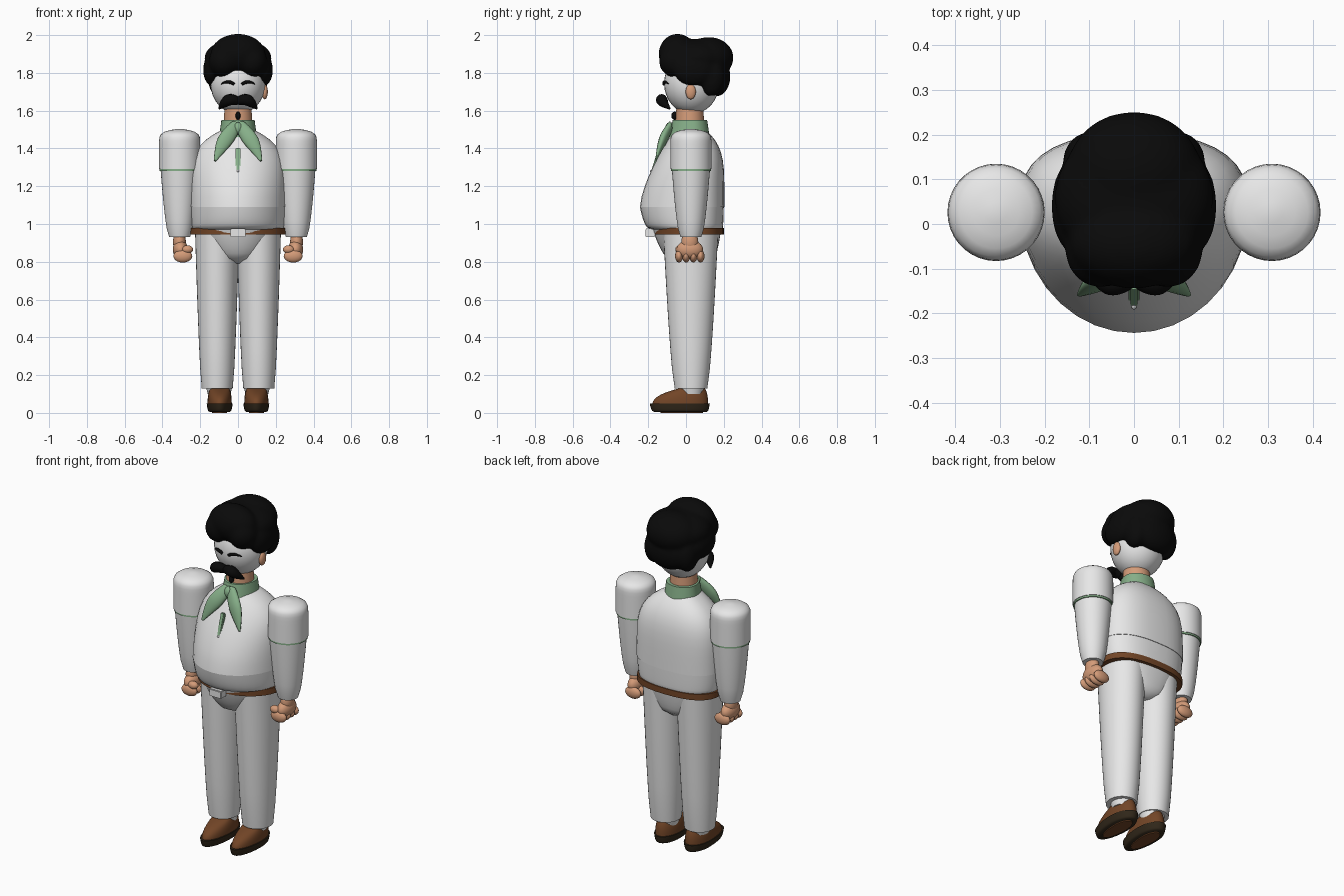
import bpy, bmesh, math
from mathutils import Matrix, Vector

if "Cube" in bpy.data.objects:
    bpy.data.objects.remove(bpy.data.objects["Cube"])


def material(name, red, green_part, blue):
    mat = bpy.data.materials.new(name)
    mat.use_nodes = True
    mat.diffuse_color = (red, green_part, blue, 1)
    mat.node_tree.nodes["Principled BSDF"].inputs["Base Color"].default_value = mat.diffuse_color
    return mat


white = material("white", .8, .8, .8)
skin = material("skin", .66, .33, .19)
green = material("green", .24, .43, .25)
brown = material("brown", .17, .06, .02)
dark_brown = material("dark brown", .03, .02, .01)
black = material("black", .003, .003, .003)


def finish(ob, mat):
    ob.data.materials.clear()
    ob.data.materials.append(mat)
    bpy.ops.object.select_all(action='DESELECT')
    ob.select_set(True)
    bpy.context.view_layer.objects.active = ob
    bpy.ops.object.shade_smooth_by_angle(angle=math.radians(50))
    return ob


def from_bmesh(name, bm, mat):
    bmesh.ops.recalc_face_normals(bm, faces=bm.faces)
    mesh = bpy.data.meshes.new(name)
    bm.to_mesh(mesh)
    bm.free()
    ob = bpy.data.objects.new(name, mesh)
    bpy.context.collection.objects.link(ob)
    return finish(ob, mat)


def all_round(radius):
    return (radius, radius, radius)


def shell(name, mat, centre, low, high, bottom, top, powers=(1, 1, 1), square=2, sides=36, steps=12):
    """Upright body whose (half width, front reach, back reach) eases from bottom to top by powers."""
    bm = bmesh.new()
    rows = []
    for step in range(steps + 1):
        t = math.sin(math.pi / 2 * step / steps)
        wide, front, back = (b + (e - b) * t ** p for b, e, p in zip(bottom, top, powers))
        row = []
        for side in range(sides):
            angle = 2 * math.pi * side / sides
            c, s = math.cos(angle), math.sin(angle)
            bulge = 2 / square if s > 0 else 1
            x = math.copysign(abs(c) ** bulge, c) * wide
            y = s ** bulge * back if s > 0 else s * front
            row.append(bm.verts.new((centre[0] + x, centre[1] + y, low + (high - low) * t)))
        rows.append(row)
    for lower, upper in zip(rows, rows[1:]):
        for i in range(sides):
            j = (i + 1) % sides
            bm.faces.new((lower[i], lower[j], upper[j], upper[i]))
    bm.faces.new(rows[0])
    bm.faces.new(rows[-1])
    return from_bmesh(name, bm, mat)


def blobs(name, mat, *parts, segments=32):
    """One mesh made of (centre, radii) ellipsoids."""
    bm = bmesh.new()
    for centre, radii in parts:
        place = Matrix.Translation(Vector(centre)) @ Matrix.Diagonal((*radii, 1))
        bmesh.ops.create_uvsphere(bm, u_segments=segments, v_segments=segments // 2, radius=1, matrix=place)
    return from_bmesh(name, bm, mat)


def tapered_tube(name, mat, thickness, points, flat=1):
    """Sweep that swells after its start and thins to a tip, flattened along y."""
    curve = bpy.data.curves.new(name, 'CURVE')
    curve.dimensions = '3D'
    curve.bevel_depth = thickness
    curve.use_fill_caps = True
    spline = curve.splines.new('NURBS')
    spline.points.add(len(points) - 1)
    for i, (x, y, z) in enumerate(points):
        t = i / (len(points) - 1)
        spline.points[i].co = (x, y / flat, z, 1)
        spline.points[i].radius = math.sin(.7 + 2.3 * t)
    spline.order_u = 3
    spline.use_endpoint_u = True
    ob = bpy.data.objects.new(name, curve)
    ob.scale.y = flat
    bpy.context.collection.objects.link(ob)
    bpy.ops.object.select_all(action='DESELECT')
    ob.select_set(True)
    bpy.context.view_layer.objects.active = ob
    bpy.ops.object.convert(target='MESH')
    return finish(bpy.context.object, mat)


def box(name, mat, centre, size, tilt=0):
    bm = bmesh.new()
    place = Matrix.Translation(Vector(centre)) @ Matrix.Rotation(tilt, 4, 'X') @ Matrix.Diagonal((*size, 1))
    bmesh.ops.create_cube(bm, size=1, matrix=place)
    bmesh.ops.bevel(bm, geom=bm.edges[:], offset=.004, segments=2, affect='EDGES')
    return from_bmesh(name, bm, mat)


# Shirt, belly overhang, trouser seat, belt and buckle
middle = (0, .04)
shell("shirt", white, middle, 1.09, 1.5, (.257, .284, .163), (.08, .1, .06), powers=(5, 1.5, 5), square=2.5)
shell("belly", white, middle, .965, 1.09, (.23, .2, .15), (.255, .284, .16), powers=(.3, .3, .3), square=2.5)
shell("trouser_seat", white, middle, .79, 1, (.03, .07, .08), (.24, .225, .15), powers=(.4, .4, .4), square=2.4)
shell("belt", brown, middle, .945, .98, (.255, .208, .16), (.255, .208, .16), square=2.5)
box("buckle", white, (0, -.19, .953), (.08, .05, .044))

# Neck, head, ear and goatee
shell("neck", skin, (0, .02), 1.48, 1.63, all_round(.08), all_round(.07))
blobs("head", white, ((0, .03, 1.745), (.146, .146, .163)))
blobs("ear", skin, ((.142, .025, 1.7), (.016, .027, .04)))
blobs("goatee", black, ((0, -.06, 1.573), (.013, .018, .022)))

# Hair: lumps blended together, with a raised front roll
locks = [((0, .06, 1.88), (.178, .165, .1)), ((0, -.045, 1.9), (.145, .1, .107)),
         ((0, .12, 1.88), (.15, .132, .11)), ((0, .16, 1.78), (.135, .075, .105))]
for s in (1, -1):
    locks += [((s * .135, .04, 1.815), (.05, .105, .085)), ((s * .105, .135, 1.775), (.055, .07, .1)),
              ((s * .075, -.055, 1.86), (.08, .088, .085))]
hair = blobs("hair", black, *locks)
blend = hair.modifiers.new("blend", 'REMESH')
blend.mode = 'VOXEL'
blend.voxel_size = .011
blend.use_smooth_shade = True
soften = hair.modifiers.new("soften", 'SMOOTH')
soften.iterations = 8

# Scarf collar, knot and hanging strip
shell("scarf_collar", green, middle, 1.46, 1.55, (.1, .13, .085), (.088, .11, .072))
blobs("scarf_knot", green, ((0, -.085, 1.505), (.028, .026, .034)))
box("scarf_strip", green, (0, -.16, 1.325), (.024, .02, .16), tilt=-.3)
blobs("strip_button", white, ((0, -.18, 1.28), (.007, .012, .007)), segments=12)

for s, side in ((1, "left_"), (-1, "right_")):
    # Brow, moustache half and scarf tail
    tapered_tube(side + "brow", black, .012, [(s * .02, -.116, 1.74), (s * .055, -.122, 1.764), (s * .09, -.09, 1.74)])
    tapered_tube(side + "moustache", black, .033,
                 [(0, -.115, 1.65), (s * .04, -.135, 1.665), (s * .075, -.12, 1.64), (s * .1, -.085, 1.61)])
    tapered_tube(side + "scarf_tail", green, .045,
                 [(s * .015, -.08, 1.52), (s * .05, -.11, 1.47), (s * .09, -.14, 1.41), (s * .122, -.16, 1.335)],
                 flat=.45)

    # Arm: rounded sleeve cap, green trim and lower sleeve
    arm = (s * .309, .026)
    shell(side + "sleeve_cap", white, arm, 1.29, 1.504, all_round(.109), all_round(.01), powers=all_round(16))
    shell(side + "sleeve_trim", green, arm, 1.28, 1.295, all_round(.106), all_round(.106))
    shell(side + "lower_sleeve", white, arm, .93, 1.29, all_round(.055), all_round(.101), powers=all_round(.6))

    # Hand: wrist, palm, thumb and curled fingers
    blobs(side + "palm", skin, ((s * .31, .02, .905), (.034, .045, .06)), ((s * .305, .02, .865), (.04, .07, .05)),
          ((s * .268, -.035, .865), (.03, .022, .022)))
    blobs(side + "fingers", skin, *(((s * .292, .02 + .038 * k, .83), (.05, .021, .034))
                                    for k in (-1.5, -.5, .5, 1.5)), segments=20)

    # Leg and ankle
    shell(side + "leg", white, (s * .11, .03), .13, .95, (.082, .09, .083), (.117, .15, .14), powers=all_round(.7))
    shell(side + "ankle", white, (s * .1, .03), .1, .14, all_round(.06), all_round(.07))

    # Shoe: upper, sole and tread plate
    foot = (s * .097, 0)
    shell(side + "shoe", brown, foot, .04, .13, (.064, .178, .117), (.05, .035, .1), powers=(3, 2.5, 3))
    shell(side + "sole", dark_brown, foot, .006, .05, (.055, .17, .11), (.069, .192, .126), powers=all_round(.4))
    shell(side + "tread", brown, foot, 0, .008, (.04, .135, .09), (.04, .135, .09))
